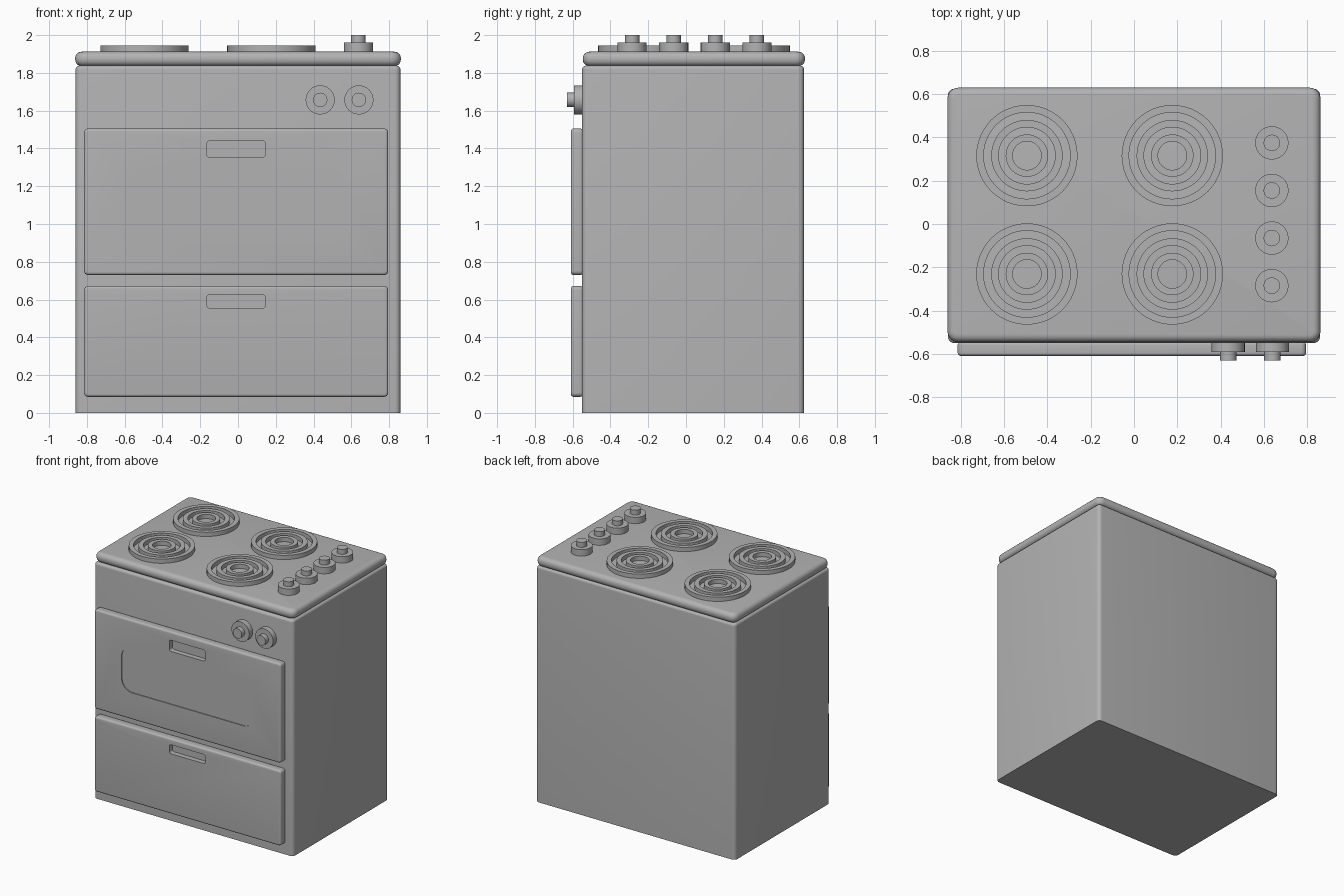
import bpy, bmesh, math
from mathutils import Matrix

if "Cube" in bpy.data.objects:
    bpy.data.objects.remove(bpy.data.objects["Cube"])

grey = bpy.data.materials.new("grey enamel")
grey.diffuse_color = (0.45, 0.45, 0.45, 1)
grey.use_nodes = True
grey.node_tree.nodes["Principled BSDF"].inputs["Base Color"].default_value = grey.diffuse_color
TO_FRONT = Matrix.Rotation(math.pi / 2, 4, 'X')   # local y -> up, local z -> towards the front


def finish(name, bm, front=False):
    if front:
        bm.transform(TO_FRONT)
    bmesh.ops.recalc_face_normals(bm, faces=bm.faces)
    me = bpy.data.meshes.new(name)
    bm.to_mesh(me)
    bm.free()
    me.materials.append(grey)
    ob = bpy.data.objects.new(name, me)
    bpy.context.collection.objects.link(ob)
    smooth(ob)
    return ob


def activate(ob):
    bpy.ops.object.select_all(action='DESELECT')
    ob.select_set(True)
    bpy.context.view_layer.objects.active = ob


def smooth(ob):
    activate(ob)
    bpy.ops.object.shade_smooth_by_angle(angle=math.radians(35))


def rounded_prism(name, x, y, z, corner, rim=0, rims=(), front=False, seg=6):
    """Rounded rectangle extruded along z, with optional rounded rims at the given heights."""
    bm = bmesh.new()
    pts = []
    for i, (cx, cy) in enumerate([(x[1] - corner, y[1] - corner), (x[0] + corner, y[1] - corner),
                                  (x[0] + corner, y[0] + corner), (x[1] - corner, y[0] + corner)]):
        for k in range(seg + 1):
            a = math.pi / 2 * (i + k / seg)
            pts.append((cx + corner * math.cos(a), cy + corner * math.sin(a), z[0]))
    base = bm.faces.new([bm.verts.new(p) for p in pts])
    ext = bmesh.ops.extrude_face_region(bm, geom=[base], use_keep_orig=True)
    for v in ext['geom']:
        if isinstance(v, bmesh.types.BMVert):
            v.co.z = z[1]
    edges = [e for e in bm.edges
             if any(all(abs(v.co.z - h) < 1e-5 for v in e.verts) for h in rims)]
    if edges:
        bmesh.ops.recalc_face_normals(bm, faces=bm.faces)
        bmesh.ops.bevel(bm, geom=edges, offset=rim, segments=5, profile=0.5, affect='EDGES')
    return finish(name, bm, front)


def lathe(name, profile, centre, front=False, closed=False, seg=48):
    """Spin (radius, height) points around local z at the given centre."""
    bm = bmesh.new()
    verts = [bm.verts.new((r, 0, h)) for r, h in profile]
    edges = [bm.edges.new(p) for p in zip(verts, verts[1:])]
    if closed:
        edges.append(bm.edges.new((verts[-1], verts[0])))
    bmesh.ops.spin(bm, geom=verts + edges, cent=(0, 0, 0), axis=(0, 0, 1),
                   angle=math.tau, steps=seg, use_duplicate=False)
    bmesh.ops.remove_doubles(bm, verts=bm.verts, dist=1e-5)
    bm.transform(Matrix.Translation(centre))
    return finish(name, bm, front)


def cut(ob, cutter):
    mod = ob.modifiers.new("cut", 'BOOLEAN')
    mod.operation = 'DIFFERENCE'
    mod.solver = 'EXACT'
    mod.object = cutter
    activate(ob)
    # Cuts go before the smoothing modifier
    bpy.ops.object.modifier_move_to_index(modifier=mod.name, index=0)
    bpy.ops.object.modifier_apply(modifier=mod.name)
    bpy.data.objects.remove(cutter)
    smooth(ob)


# Cabinet and cooktop slab
rounded_prism("cabinet", (-0.86, 0.86), (-0.55, 0.625), (0, 1.838), 0.03, 0.02, (1.838,))
rounded_prism("cooktop", (-0.862, 0.862), (-0.546, 0.63), (1.836, 1.912), 0.05, 0.034, (1.836, 1.912))

# Oven door and drawer, each with a handle recess
PX, PZ = (-0.815, 0.795), (0.545, 0.61)
HX = (-0.165, 0.145)
door = rounded_prism("oven_door", PX, (0.73, 1.505), PZ, 0.022, 0.015, PZ, True)
cut(door, rounded_prism("handle_cutter", HX, (1.353, 1.44), (0.57, 0.7), 0.015, front=True))
drawer = rounded_prism("drawer", PX, (0.085, 0.672), PZ, 0.022, 0.015, PZ, True)
cut(drawer, rounded_prism("handle_cutter", HX, (0.555, 0.625), (0.57, 0.7), 0.015, front=True))

# Shallow oven window
cut(door, rounded_prism("window_cutter", (-0.577, 0.562), (0.94, 1.292), (0.603, 0.7), 0.09,
                        front=True, seg=10))

# Burners made of three concentric rings
for bx in (-0.495, 0.177):
    for by in (0.316, -0.231):
        for r0, r1 in ((0.066, 0.098), (0.131, 0.165), (0.2, 0.234)):
            lathe("burner_ring", [(r0, 1.908), (r1, 1.908), (r1, 1.945), (r0, 1.945)],
                  (bx, by, 0), closed=True)

# Knobs: wide collar with a narrow cap
KNOB = [(0, -0.005), (0.077, -0.005), (0.077, 0.042), (0.038, 0.042), (0.038, 0.08), (0, 0.08)]
TOP_KNOB = [(r, h if h < 0 else h + 0.01) for r, h in KNOB]
for ky in (0.375, 0.155, -0.065, -0.285):
    lathe("cooktop_knob", TOP_KNOB, (0.637, ky, 1.91), seg=32)
for kx in (0.435, 0.64):
    lathe("front_knob", KNOB, (kx, 1.657, 0.55), front=True, seg=32)
